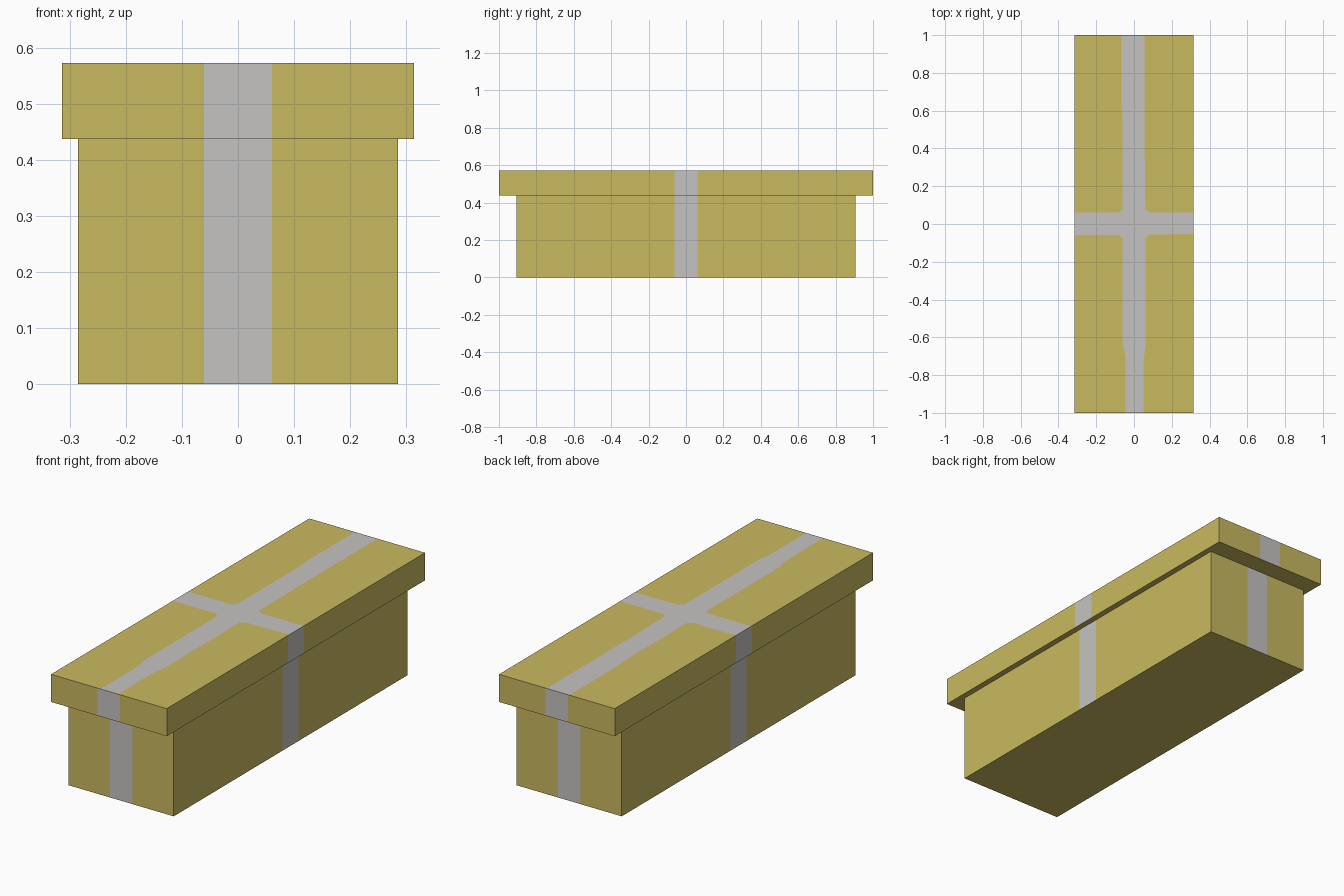
import bpy, bmesh
from mathutils import Vector

if "Cube" in bpy.data.objects:
    bpy.data.objects.remove(bpy.data.objects["Cube"])


def material(name, rgb):
    m = bpy.data.materials.new(name)
    m.diffuse_color = (*rgb, 1.0)
    m.use_nodes = True
    m.node_tree.nodes["Principled BSDF"].inputs["Base Color"].default_value = m.diffuse_color
    return m


gold = material("gold_paper", (0.584, 0.485, 0.114))
silver = material("silver_ribbon", (0.565, 0.552, 0.533))
BAND = 0.061


def banded_box(hx, hy, z0, z1):
    """Box whose four walls are cut so a centred ribbon band can be coloured."""
    bm = bmesh.new()
    bmesh.ops.create_cube(bm, size=2)
    for v in bm.verts:
        v.co = Vector((v.co.x * hx, v.co.y * hy, z1 if v.co.z > 0 else z0))
    for axis in (Vector((1, 0, 0)), Vector((0, 1, 0))):
        for s in (-BAND, BAND):
            bmesh.ops.bisect_plane(bm, geom=bm.verts[:] + bm.edges[:] + bm.faces[:],
                                   plane_co=axis * s, plane_no=axis)
    bm.normal_update()
    for f in bm.faces:
        c = f.calc_center_median()
        if abs(f.normal.z) < 0.5:
            across = c.x if abs(f.normal.y) > 0.5 else c.y
            f.material_index = int(abs(across) < BAND)
    return bm


def finish(bm, name):
    me = bpy.data.meshes.new(name)
    bm.to_mesh(me)
    bm.free()
    me.materials.append(gold)
    me.materials.append(silver)
    ob = bpy.data.objects.new(name, me)
    bpy.context.collection.objects.link(ob)


# Box body
finish(banded_box(0.285, 0.905, 0.0, 0.437), "box_body")

# Lid: walls from the banded box, top panel rebuilt with a hand-tied ribbon cross
X, Y, TOP = 0.314, 1.0, 0.572
lid = banded_box(X, Y, 0.437, TOP)
bmesh.ops.delete(lid, geom=[f for f in lid.faces if f.normal.z > 0.5], context='FACES')

# Ribbon edge in each quarter, from the lid's end to its long side
edges = {
    (1, -1): [(0.05, -Y), (0.05, -0.72), (0.06, -0.66), (0.06, -0.075), (0.08, -0.057), (X, -0.052)],
    (1, 1): [(0.056, Y), (0.056, 0.4), (0.06, 0.08), (0.08, 0.061), (X, 0.061)],
    (-1, 1): [(-0.067, Y), (-0.067, 0.61), (-0.06, 0.57), (-0.06, 0.08), (-0.08, 0.062), (-X, 0.062)],
    (-1, -1): [(-0.045, -Y), (-0.045, -0.70), (-0.06, -0.64), (-0.06, -0.075), (-0.08, -0.057), (-X, -0.057)],
}
outline = []
for (sx, sy), pts in edges.items():
    verts = [lid.verts.new((x, y, TOP)) for x, y in pts]
    corner = lid.verts.new((sx * X, sy * Y, TOP))
    panel = lid.faces.new(verts + [corner])
    panel.normal_update()
    if panel.normal.z < 0:
        panel.normal_flip()
    # walk the ribbon outline counter-clockwise
    outline += verts if sx * sy < 0 else verts[::-1]
ribbon = lid.faces.new(outline)
ribbon.material_index = 1
ribbon.normal_update()
if ribbon.normal.z < 0:
    ribbon.normal_flip()
finish(lid, "box_lid")
